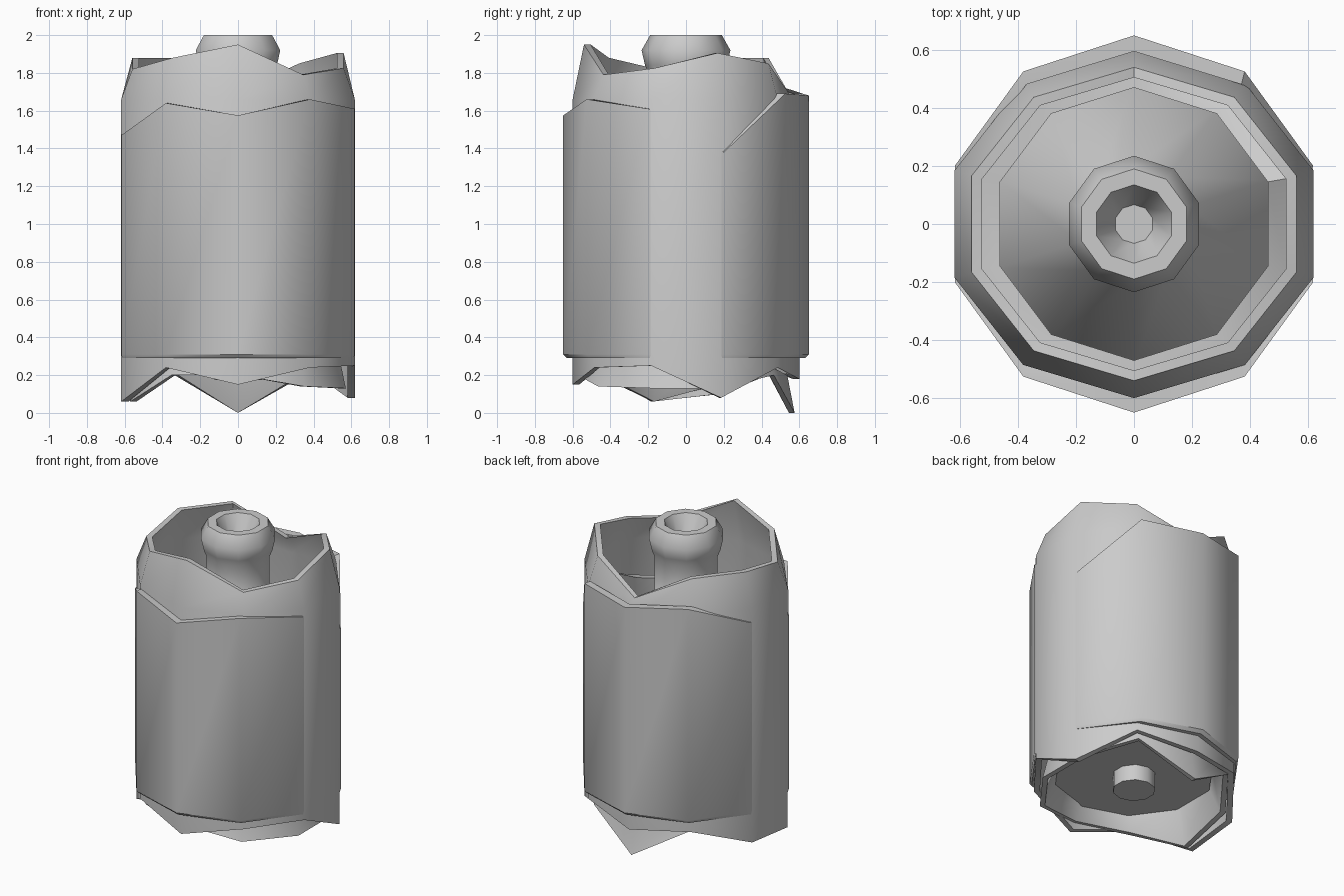
import bpy, math

if "Cube" in bpy.data.objects:
    bpy.data.objects.remove(bpy.data.objects["Cube"])

N = 10  # sides; index 0 is the front corner, then counter-clockwise


def loft(name, rings, loop=False, smooth=40):
    """Skin ten-sided rings (rx, ry, z or list of z); cap the ends or close the loop."""
    verts, faces = [], []
    for rx, ry, z in rings:
        for i in range(N):
            a = math.radians(-90 + 36 * i)
            zi = z[i] if isinstance(z, (list, tuple)) else z
            verts.append((rx * math.cos(a), ry * math.sin(a), zi))
    m = len(rings)
    for k in range(m if loop else m - 1):
        p, q = k * N, ((k + 1) % m) * N
        for i in range(N):
            j = (i + 1) % N
            faces.append((p + i, p + j, q + j, q + i))
    if not loop:
        faces.append(tuple(reversed(range(N))))
        faces.append(tuple(range((m - 1) * N, m * N)))
    me = bpy.data.meshes.new(name)
    me.from_pydata(verts, [], faces)
    me.update()
    ob = bpy.data.objects.new(name, me)
    bpy.context.collection.objects.link(ob)
    bpy.ops.object.select_all(action='DESELECT')
    ob.select_set(True)
    bpy.context.view_layer.objects.active = ob
    bpy.ops.object.shade_smooth_by_angle(angle=math.radians(smooth))
    return ob


# main wrapper with ragged top and bottom
rim = [1.95, 1.79, 1.825, 1.905, 1.85, 1.70, 1.88, 1.88, 1.82, 1.88]
hem = [0.15, 0.24, 0.25, 0.08, 0.24, 0.18, 0.22, 0.10, 0.06, 0.24]
bend = [min(1.66, z - 0.12) for z in rim]
loft("torn_wrapper", [
    (0.65, 0.60, hem), (0.65, 0.60, bend), (0.588, 0.54, rim),
    (0.55, 0.505, rim), (0.61, 0.565, bend), (0.61, 0.565, hem)], loop=True)

# outer sleeve, standing proud at front and back and flush at the sides
sleeve_top = [1.575, 1.66, 1.61, 1.38, 1.69, 1.68, 1.72, 1.57, 1.47, 1.64]
loft("outer_sleeve", [
    (0.645, 0.63, 0.29), (0.649, 0.65, 0.31), (0.649, 0.65, sleeve_top),
    (0.63, 0.595, sleeve_top), (0.63, 0.595, 0.29)], loop=True)

# inner lining: flared ragged bottom, straight wall, ragged top inside the wrapper
lining = [0.2, 0.14, 0.13, 0.13, 0.2, 0.0, 0.21, 0.15, 0.06, 0.2]
lining_top = [1.42, 1.4, 1.45, 1.6, 1.4, 1.36, 1.42, 1.4, 1.38, 1.42]
loft("inner_lining", [
    (0.60, 0.575, lining), (0.55, 0.505, 0.36), (0.55, 0.505, lining_top),
    (0.485, 0.47, lining_top), (0.485, 0.47, 0.31),
    (0.565, 0.545, lining)], loop=True)

# core: bottom pin, base disc, sloping shoulder, neck with beaded lip and hollow mouth
profile = [(0.13, 0.175), (0.13, 0.28), (0.49, 0.28), (0.49, 1.30), (0.20, 1.50),
           (0.20, 1.80), (0.217, 1.84), (0.235, 1.92), (0.19, 2.0),
           (0.135, 2.0), (0.067, 1.86)]
loft("core_with_neck", [(r, r, z) for r, z in profile], smooth=60)
